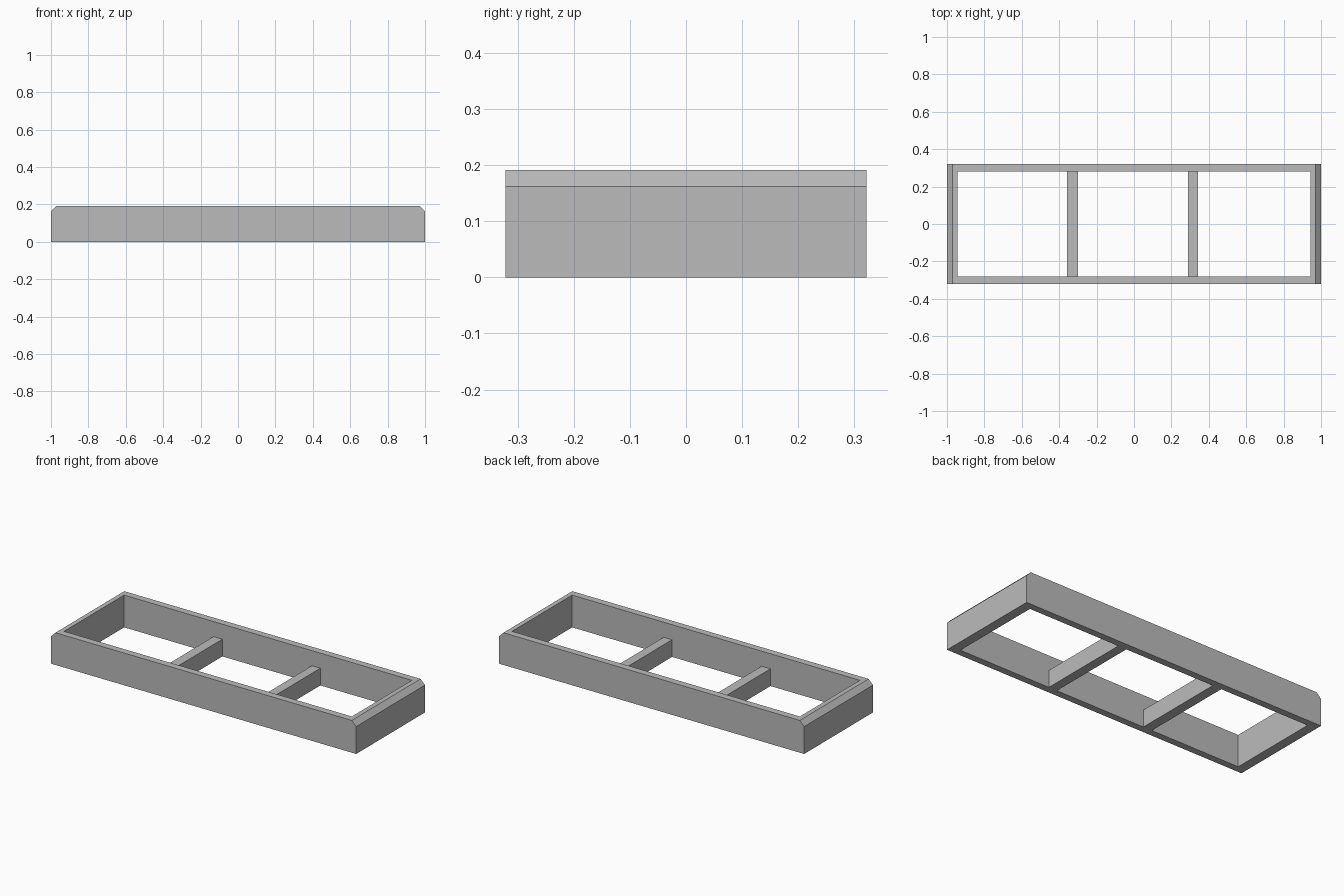
import bpy
import bmesh

cube = bpy.data.objects.get("Cube")
if cube:
    bpy.data.objects.remove(cube, do_unlink=True)

GREY = (0.5, 0.5, 0.5, 1)
grey = bpy.data.materials.new("plain grey")
grey.use_nodes = True
grey.diffuse_color = GREY
grey.node_tree.nodes["Principled BSDF"].inputs["Base Color"].default_value = GREY

HALF_Y, HEIGHT, CHAMFER = 0.322, 0.191, 0.029
INNER_X, INNER_Y = 0.943, 0.281
BAR_TOP = 0.102


def add_object(name, bm):
    bmesh.ops.recalc_face_normals(bm, faces=bm.faces)
    mesh = bpy.data.meshes.new(name)
    bm.to_mesh(mesh)
    bm.free()
    mesh.materials.append(grey)
    obj = bpy.data.objects.new(name, mesh)
    bpy.context.collection.objects.link(obj)
    return obj


def box(name, x0, x1, y0, y1, z0, z1):
    bm = bmesh.new()
    bmesh.ops.create_cube(bm, size=1)
    bmesh.ops.scale(bm, vec=(x1 - x0, y1 - y0, z1 - z0), verts=bm.verts)
    bmesh.ops.translate(bm, vec=((x0 + x1) / 2, (y0 + y1) / 2, (z0 + z1) / 2), verts=bm.verts)
    return add_object(name, bm)


# Outer frame: side profile with chamfered top ends, extruded front to back
bm = bmesh.new()
profile = [(-1, 0), (1, 0), (1, HEIGHT - CHAMFER), (1 - CHAMFER, HEIGHT),
           (CHAMFER - 1, HEIGHT), (-1, HEIGHT - CHAMFER)]
face = bm.faces.new([bm.verts.new((x, -HALF_Y, z)) for x, z in profile])
result = bmesh.ops.extrude_face_region(bm, geom=[face])
moved = [v for v in result["geom"] if isinstance(v, bmesh.types.BMVert)]
bmesh.ops.translate(bm, vec=(0, 2 * HALF_Y, 0), verts=moved)
frame = add_object("outer_frame", bm)

# Rectangular opening cut right through the frame
cutter = box("opening_cutter", -INNER_X, INNER_X, -INNER_Y, INNER_Y, -0.1, 0.3)
cutter.hide_render = True
cut = frame.modifiers.new("opening", "BOOLEAN")
cut.operation = "DIFFERENCE"
cut.solver = "EXACT"
cut.object = cutter
bpy.context.view_layer.objects.active = frame
frame.select_set(True)
bpy.ops.object.modifier_apply(modifier=cut.name)
bpy.data.objects.remove(cutter, do_unlink=True)

# Two low crossbars dividing the opening into three bays
for name, x0, x1 in (("right_crossbar", -0.357, -0.299), ("left_crossbar", 0.288, 0.343)):
    box(name, x0, x1, -INNER_Y, INNER_Y, 0, BAR_TOP)
